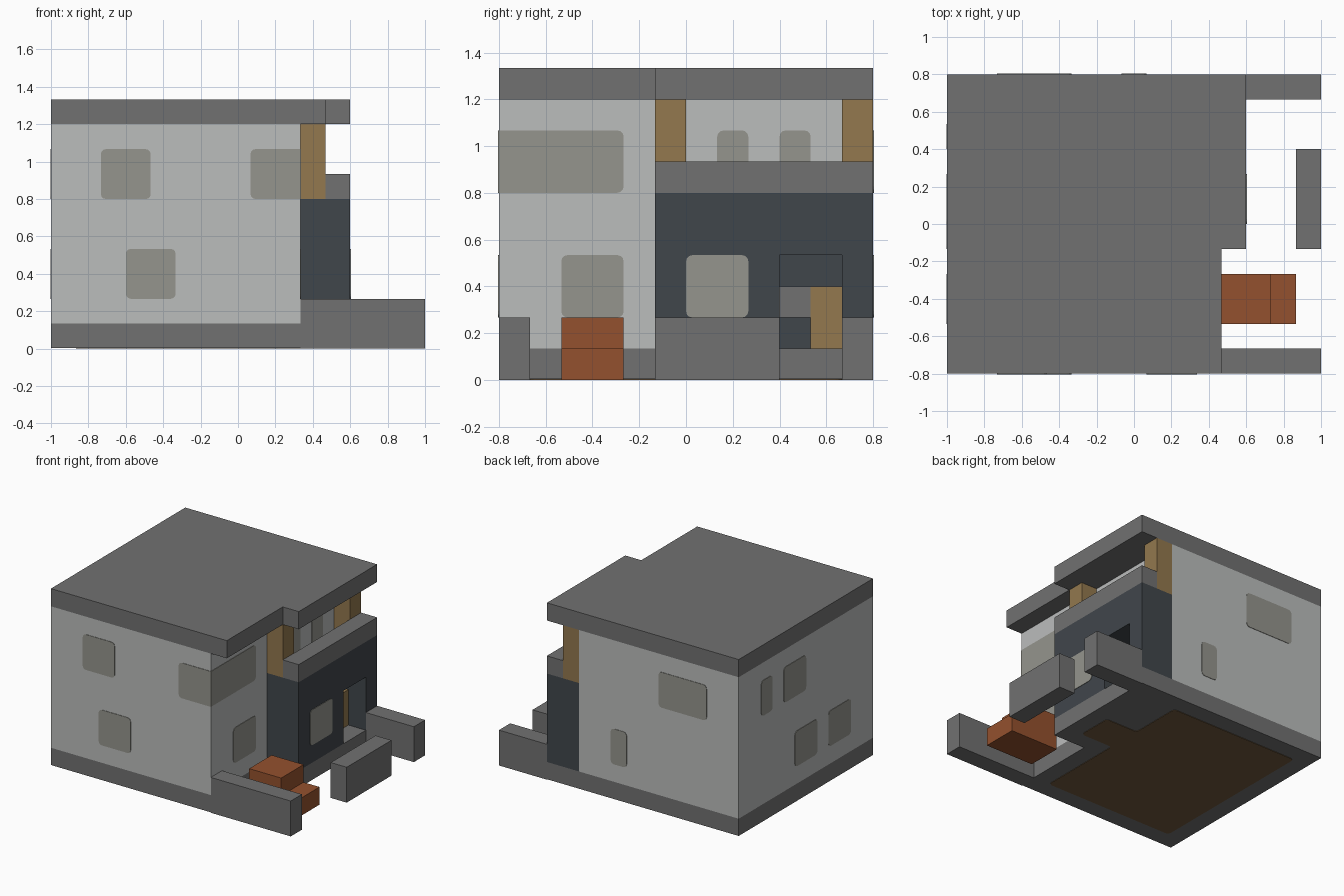
import bpy, bmesh
from mathutils import Vector

cube = bpy.data.objects.get("Cube")
if cube:
    bpy.data.objects.remove(cube, do_unlink=True)

U = 1 / 15      # layout module
T = 0.05        # plate projection, in modules


def material(name, rgb):
    lin = [((c / 255 + 0.055) / 1.055) ** 2.4 for c in rgb] + [1]
    m = bpy.data.materials.new(name)
    m.use_nodes = True
    m.diffuse_color = lin
    m.node_tree.nodes["Principled BSDF"].inputs["Base Color"].default_value = lin
    return m


GREY = material("concrete grey", (113, 113, 113))
PALE = material("pale plaster", (187, 189, 188))
DARK = material("dark slate", (64, 70, 75))
WOOD = material("light wood", (147, 120, 78))
RUST = material("rust orange", (148, 81, 46))
GLASS = material("window grey", (149, 149, 141))
FLOOR = material("brown floor", (111, 88, 60))


def prism(name, axis, outline, lo, hi, mat, radius=0, square=None):
    """Extrude a 2D outline along an axis; optionally round its corners.
    square(point) marks corners that stay sharp."""
    others = [i for i in range(3) if i != axis]
    bm = bmesh.new()
    ring = []
    for a, b in outline:
        p = [0, 0, 0]
        p[axis], p[others[0]], p[others[1]] = lo, a, b
        ring.append(bm.verts.new(p))
    face = bm.faces.new(ring)
    ext = bmesh.ops.extrude_face_region(bm, geom=[face])
    shift = Vector((0, 0, 0))
    shift[axis] = hi - lo
    bmesh.ops.translate(bm, vec=shift,
                        verts=[g for g in ext["geom"] if isinstance(g, bmesh.types.BMVert)])
    if radius:
        edges = []
        for e in bm.edges:
            a, b = e.verts[0].co, e.verts[1].co
            if abs(a[axis] - b[axis]) > 1e-4 and not (square and square(a)):
                edges.append(e)
        bmesh.ops.bevel(bm, geom=edges, offset=radius, segments=3,
                        profile=0.5, affect='EDGES')
    bmesh.ops.scale(bm, vec=(U, U, U), verts=bm.verts)
    bmesh.ops.recalc_face_normals(bm, faces=bm.faces)
    me = bpy.data.meshes.new(name)
    bm.to_mesh(me)
    bm.free()
    me.materials.append(mat)
    ob = bpy.data.objects.new(name, me)
    bpy.context.collection.objects.link(ob)
    return ob


def rect(a0, a1, b0, b1):
    return [(a0, b0), (a1, b0), (a1, b1), (a0, b1)]


def box(name, x, y, z, mat):
    return prism(name, 2, rect(*x, *y), z[0], z[1], mat)


def window(name, axis, plane, span, z, square=None):
    return prism(name, axis, rect(*span, *z), plane - T, plane + T, GLASS, 0.4, square)


# Foundation with a wooden floor showing underneath
prism("foundation", 2, [(-15, -12), (5, -12), (5, -2), (9, -2), (9, 12), (-15, 12)],
      T, 2, GREY)
prism("floor_underside", 2,
      [(-13, -10), (3, -10), (3, 0), (7, 0), (7, 4), (3, 4), (3, 10), (-13, 10)],
      0, 2 * T, FLOOR, 0.4)

# Main house and roof
box("main_walls", (-15, 5), (-12, 12), (2, 18), PALE)
prism("roof", 2, [(-15, -12), (7, -12), (7, -2), (9, -2), (9, 12), (-15, 12)],
      18, 20, GREY)

# Dark side wing with an open entrance
prism("side_wing", 0, [(-2, 2), (6, 2), (6, 8), (10, 8), (10, 2), (12, 2), (12, 12), (-2, 12)],
      5, 9, DARK)
box("entrance_back", (5, 5.2), (6, 10), (2, 8), DARK)
box("entrance_door", (5.2, 6.8), (8, 10), (2, 6), WOOD)
box("entrance_shelf", (5.2, 6.8), (6, 8), (4, 6), GREY)

# Balcony parapet and posts
box("balcony_parapet", (7, 9), (-2, 12), (12, 14), GREY)
for label, y in (("front", -2), ("back", 10)):
    box(label + "_balcony_post", (5, 7), (y, y + 2), (12, 18), WOOD)

# Garden walls
box("front_garden_wall", (5, 15), (-12, -10), (0, 4), GREY)
box("back_garden_wall", (9, 15), (10, 12), (0, 4), GREY)
box("side_garden_wall", (13, 15), (-2, 6), (0, 4), GREY)

# Entrance steps, one stepped profile
prism("side_steps", 1, [(7, 0), (13, 0), (13, 2), (11, 2), (11, 4), (7, 4)], -8, -4, RUST)

# Windows: upper and lower sill heights
UP, LOW = (12, 16), (4, 8)
window("front_upper_window", 1, -12, (-11, -7), UP)
window("front_lower_window", 1, -12, (-9, -5), LOW)
window("corner_window_front", 1, -12, (1, 5 + T), UP, lambda p: p.x > 4)
window("corner_window_side", 0, 5, (-12 - T, -4), UP, lambda p: p.y < -11)
window("side_door_glass", 0, 5, (-8, -4), LOW)
window("wing_window", 0, 9, (0, 4), LOW)
for i, y in enumerate((2, 6)):
    window(f"balcony_window_{i + 1}", 0, 5, (y, y + 2), UP)
window("back_upper_window", 1, 12, (-11, -5), UP)
window("back_lower_window", 1, 12, (-1, 1), LOW)
for i, (y, w, z) in enumerate(((6, 2, UP), (0, 4, UP), (-2, 4, LOW), (-8, 4, LOW))):
    window(f"far_side_window_{i + 1}", 0, -15, (y, y + w), z)
